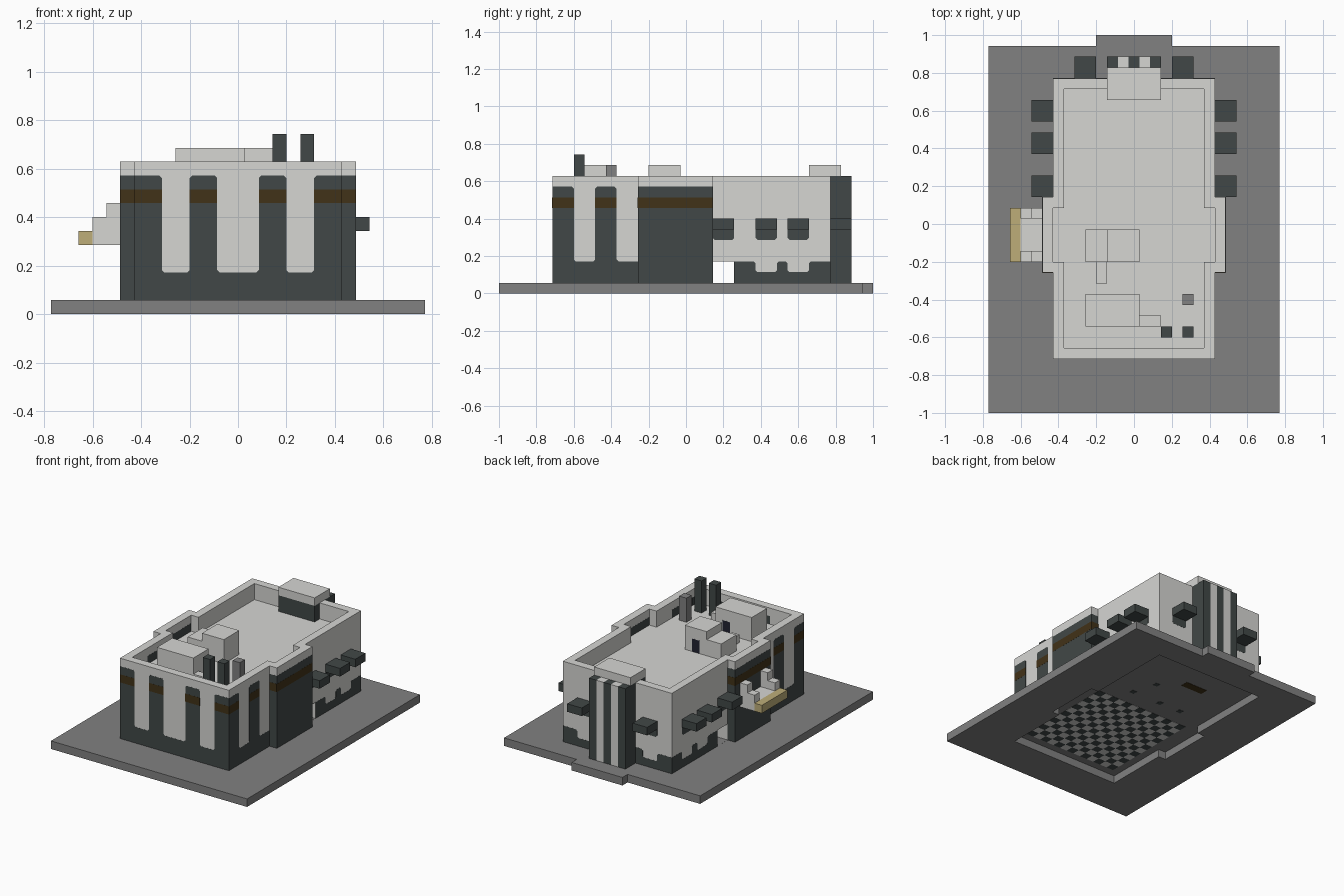
import bpy, bmesh

U = 2 / 35          # building module; x is counted from the centre, y from the front edge
T = 0.012           # cladding thickness in modules

if "Cube" in bpy.data.objects:
    bpy.data.objects.remove(bpy.data.objects["Cube"])


def material(name, rgb):
    m = bpy.data.materials.new(name)
    m.use_nodes = True
    m.diffuse_color = (*rgb, 1)
    m.node_tree.nodes["Principled BSDF"].inputs["Base Color"].default_value = (*rgb, 1)
    return m


LIGHT = material("light stone", (0.67, 0.67, 0.65))
DARK = material("dark slate", (0.053, 0.064, 0.063))
BROWN = material("brown band", (0.053, 0.032, 0.009))
GREY = material("paving grey", (0.22, 0.22, 0.22))
TAN = material("tan", (0.51, 0.42, 0.19))
NAVY = material("door navy", (0.015, 0.016, 0.03))


def prism(name, pts, axis, lo, hi, mat):
    """Extrude a 2D outline along an axis from lo to hi, in modules."""
    place = {"x": lambda p, q, d: (d, p, q),
             "y": lambda p, q, d: (p, d, q),
             "z": lambda p, q, d: (p, q, d)}[axis]
    bm = bmesh.new()
    rings = []
    for d in (lo, hi):
        ring = []
        for p, q in pts:
            x, y, z = place(p, q, d)
            ring.append(bm.verts.new((x * U, y * U - 1, z * U)))
        rings.append(ring)
        bm.faces.new(ring)
    n = len(pts)
    for i in range(n):
        j = (i + 1) % n
        bm.faces.new((rings[0][i], rings[0][j], rings[1][j], rings[1][i]))
    bmesh.ops.recalc_face_normals(bm, faces=bm.faces)
    mesh = bpy.data.meshes.new(name)
    bm.to_mesh(mesh)
    bm.free()
    mesh.materials.append(mat)
    ob = bpy.data.objects.new(name, mesh)
    bpy.context.collection.objects.link(ob)
    return ob


def rect(a, b, c, d):
    return [(a, c), (b, c), (b, d), (a, d)]


def box(name, x0, x1, y0, y1, z0, z1, mat):
    return prism(name, rect(x0, x1, y0, y1), "z", z0, z1, mat)


def cut(target, cutter):
    cutter.hide_render = True
    cutter.hide_viewport = True
    cutter.display_type = "WIRE"
    mod = target.modifiers.new("cut", "BOOLEAN")
    mod.operation = "DIFFERENCE"
    mod.solver = "EXACT"
    mod.object = cutter


def footprint(inset):
    """Plan of the building with its wider middle bay."""
    w, m, i = 7.5 - inset, 8.5 - inset, inset
    right = [(w, 5 + i), (w, 13 + i), (m, 13 + i), (m, 20 - i), (w, 20 - i), (w, 31 - i)]
    return right + [(-x, y) for x, y in reversed(right)]


def comb(cols, start, end, low, top, c=0.18):
    """Outline of a plinth with piers rising from it, corners clipped."""
    pts = [(end, 1), (start, 1)]
    if cols[0][0] > start:
        pts.append((start, low))
    for a, b in cols:
        pts += [(a - c, low), (a, low + c), (a, top - c), (a + c, top)] if a > start else [(a, top)]
        pts += [(b - c, top), (b, top - c), (b, low + c), (b + c, low)] if b < end else [(b, top)]
    if cols[-1][1] < end:
        pts.append((end, low))
    return pts


# Paving slab with the building's opening underneath
slab_plan = [(-13.5, 0), (13.5, 0), (13.5, 34), (3.5, 34), (3.5, 35), (-3.5, 35), (-3.5, 34), (-13.5, 34)]
slab = prism("paving_slab", slab_plan, "z", 0, 1, GREY)
cut(slab, prism("slab_cutter", footprint(0), "z", -1, 2, GREY))
prism("ground_floor", footprint(0.01), "z", 0.95, 1, GREY)

# Chequered front floor and furniture footings seen from underneath
for i in range(13):
    for j in range(13):
        x, y = i - 6.5, j + 6
        box("floor_tile", x, x + 1, y, y + 1, 0.92, 0.95, LIGHT if (i + j) % 2 else DARK)
for x, y in ((3, 21), (-1, 21), (-4, 21), (2, 24)):
    box("floor_footing", x, x + 0.6, y, y + 0.6, 0.92, 0.95, DARK)
box("floor_bench", -3, 0, 26, 27, 0.92, 0.95, BROWN)

# Main body with sunken roof and a passage from side to side
body = prism("building_body", footprint(0), "z", 1, 11, LIGHT)
cut(body, prism("roof_cutter", footprint(1), "z", 9, 12, LIGHT))
cut(body, box("passage_cutter", -10, 10, 20, 22, 0.5, 3, LIGHT))

# Front piers
front_cols = [(-7.5, -5.5), (-3.5, -1.5), (1.5, 3.5), (5.5, 7.5)]
prism("front_piers", comb(front_cols, -7.5, 7.5, 3, 10), "y", 5 - T, 5, DARK)
for a, b in front_cols:
    prism("front_band", rect(a, b, 8, 9), "y", 5 - 2 * T, 5, BROWN)
    a, b = max(a, -6.5), min(b, 6.5)
    prism("front_inner_panel", rect(a, b, 9, 10), "y", 6, 6 + T, DARK)

# Rear plinth
rear_cols = [(-7.5, -5.5), (-3.5, 3.5), (5.5, 7.5)]
prism("rear_plinth", comb(rear_cols, -7.5, 7.5, 2, 3), "y", 31, 31 + T, DARK)


def awning(x0, x1, y0, y1):
    box("awning", x0, x1, y0, y1, 6, 7, DARK)


LOWER = [(0, 6), (0, 5.2), (0.2, 5), (1.8, 5), (2, 5.2), (2, 6)]

for s in (-1, 1):
    # Side piers of the front part
    side_cols = [(5, 7), (9, 11)]
    prism("side_piers", comb(side_cols, 5, 13, 3, 10), "x", s * 7.5, s * (7.5 + T), DARK)
    for a, b in side_cols:
        prism("side_band", rect(a, b, 8, 9), "x", s * 7.5, s * (7.5 + 2 * T), BROWN)
        prism("side_inner_panel", rect(max(a, 6), b, 9, 10), "x", s * (6.5 - T), s * 6.5, DARK)

    # Middle bay cladding
    for z0, z1, t, mat in ((1, 10, T, DARK), (8, 9, 2 * T, BROWN)):
        prism("bay_side", rect(13, 20, z0, z1), "x", s * 8.5, s * (8.5 + t), mat)
        ends = rect(s * 7.5, s * 8.5, z0, z1)
        prism("bay_front", ends, "y", 13 - t, 13, mat)
        prism("bay_rear", ends, "y", 20, 20 + t, mat)
    prism("bay_inner_panel", rect(14, 19, 9, 10), "x", s * (7.5 - T), s * 7.5, DARK)

    # Rear side plinth
    plinth = comb([(22, 24), (26, 27), (29, 31)], 22, 31, 2, 3)
    prism("side_plinth", plinth, "x", s * 7.5, s * (7.5 + T), DARK)

    # Awnings with small windows below
    for y in (20, 24, 27):
        awning(s * 7.5, s * 9.5, y, y + 2)
        prism("side_window", [(y + p, q) for p, q in LOWER], "x", s * 7.5, s * (7.5 + T), DARK)
    awning(s * 3.5, s * 5.5, 31, 33)
    prism("rear_window", [(s * (3.5 + p), q) for p, q in LOWER], "y", 31, 31 + T, DARK)

# Rear striped shaft and its roof cap
for i in range(5):
    box("shaft_stripe", i - 2.5, i - 1.5, 31, 33, 1, 11, LIGHT if i % 2 else DARK)
box("shaft_head", -2.5, 2.5, 29, 31.5, 9, 11, DARK)
box("shaft_cap", -2.5, 2.5, 29, 32, 11, 12, LIGHT)

# Stepped balcony on the right side
box("balcony_floor", -10.5, -8.5, 14, 19, 5, 6, LIGHT)
for y in (14, 18):
    box("balcony_low_step", -10.5, -9.5, y, y + 1, 6, 7, LIGHT)
    box("balcony_high_step", -9.5, -8.5, y, y + 1, 6, 8, LIGHT)
box("balcony_edge", -11.5, -10.5, 14, 19, 5, 6, TAN)

# Rooftop plant rooms with doors, and chimneys
box("front_plant_room", -4.5, 0.5, 8, 11, 9, 12, LIGHT)
box("front_plant_side", 0.5, 2.5, 8, 9, 9, 10, LIGHT)
box("rear_plant_room", -2.5, 0.5, 14, 17, 9, 12, LIGHT)
box("rear_plant_annex", -4.5, -2.5, 14, 17, 9, 11, LIGHT)
box("roof_duct", -3.5, -2.5, 12, 14, 9, 10, LIGHT)
for y in (11, 17):
    prism("plant_door", rect(-1.5, -0.5, 9, 10.6), "y", y, y + T, NAVY)
box("left_chimney", 4.5, 5.5, 7, 8, 9, 13, DARK)
box("middle_chimney", 2.5, 3.5, 7, 8, 9, 13, DARK)
box("grey_chimney", 4.5, 5.5, 10, 11, 9, 12, GREY)
